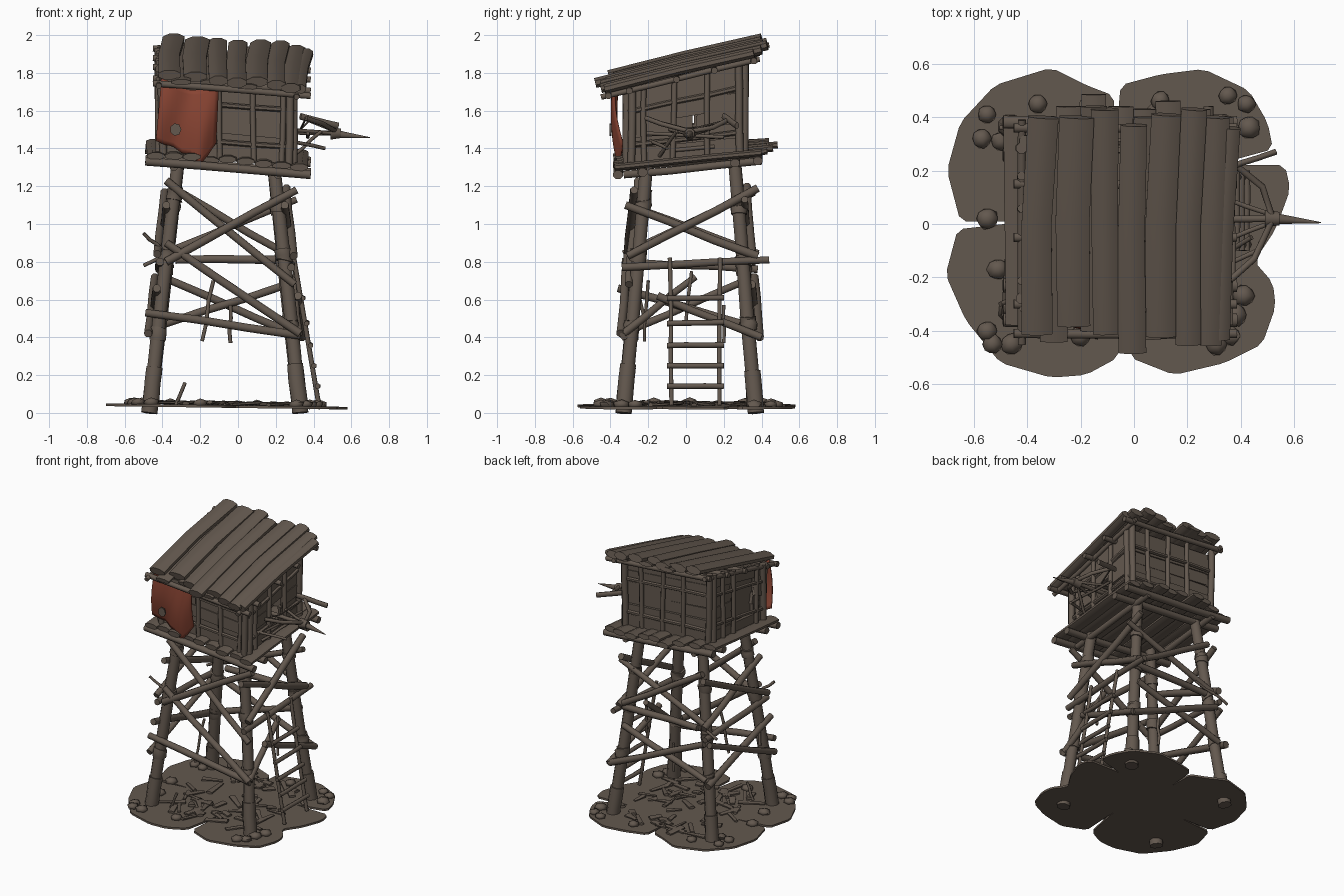
import bpy, bmesh, math, random
from mathutils import Vector as V

if "Cube" in bpy.data.objects:
    bpy.data.objects.remove(bpy.data.objects["Cube"])
random.seed(7)
R = random.uniform

def mat(name, c):
    m = bpy.data.materials.new(name)
    m.diffuse_color = (*c, 1)
    m.use_nodes = True
    m.node_tree.nodes["Principled BSDF"].inputs["Base Color"].default_value = m.diffuse_color
    return m
WOOD = mat("weathered brown", (0.125, 0.098, 0.077))
RED = mat("rust red cloth", (0.25, 0.058, 0.033))

def tube(bm, pts, w, h=None, n=8, up=(0, 0, 1), jit=0.0, taper=1.0):
    """Sweep an n-sided section (half sizes w, h) through the points."""
    pts = [V(p) for p in pts]
    if len(pts) == 2 and n > 4:
        a, b = pts
        pts = [a.lerp(b, t) + V((R(-jit, jit), R(-jit, jit), R(-jit, jit))) * (0 < t < 1) for t in (0, .33, .67, 1)]
    h = h or w
    k = math.sqrt(2) if n == 4 else 1
    rings = []
    for i, p in enumerate(pts):
        t = (pts[min(i + 1, len(pts) - 1)] - pts[max(i - 1, 0)]).normalized()
        u = V(up) if abs(t.dot(V(up))) < 0.95 else V((1, 0, 0))
        s = t.cross(u).normalized()
        u = s.cross(t)
        f = (1 + (taper - 1) * i / (len(pts) - 1)) * k * (1 + R(-1, 1) * jit * 7)
        rings.append([bm.verts.new(p + s * (w * f * math.cos(a)) + u * (h * f * math.sin(a)))
                      for a in [2 * math.pi * (j + .5) / n for j in range(n)]])
    for a, b in zip(rings, rings[1:]):
        for j in range(n):
            bm.faces.new((a[j], a[(j + 1) % n], b[(j + 1) % n], b[j]))
    bm.faces.new(rings[0][::-1])
    bm.faces.new(rings[-1])

def done(bm, name, m=WOOD, angle=50):
    bmesh.ops.recalc_face_normals(bm, faces=bm.faces)
    me = bpy.data.meshes.new(name)
    bm.to_mesh(me)
    bm.free()
    me.materials.append(m)
    o = bpy.data.objects.new(name, me)
    bpy.context.collection.objects.link(o)
    bpy.ops.object.select_all(action='DESELECT')
    o.select_set(True)
    bpy.context.view_layer.objects.active = o
    bpy.ops.object.shade_smooth_by_angle(angle=math.radians(angle))
    return o

# legs: four tapering posts with thick feet and rope bindings
def leg(sx, sy, z):
    t = z / 1.3
    x = (-0.47 + .15 * t) if sx < 0 else (0.33 - .14 * t)
    y = (-0.33 + .12 * t) if sy < 0 else (0.37 - .11 * t)
    return V((x, y, z))
for sx in (-1, 1):
    for sy in (-1, 1):
        tag = ("front" if sy < 0 else "back") + ("_left" if sx < 0 else "_right") + "_leg"
        bm = bmesh.new()
        tube(bm, [leg(sx, sy, 0.015), leg(sx, sy, 1.38)], .039, jit=.004, taper=.95)
        tube(bm, [leg(sx, sy, 0.0), leg(sx, sy, 0.21 + R(0, .05))], .046, jit=.003)
        for z in (.45, .8, 1.12):
            z += R(-.04, .04)
            tube(bm, [leg(sx, sy, z - .03), leg(sx, sy, z + .03)], .046, jit=.006)
        done(bm, tag)

# braces: crossing logs tied to the outside of each side of the legs
def brace(bm, side, a, b, layer=0, r=.022):
    pts = []
    for u, z in (a, b):
        o = .036 + .018 * layer
        if side in "FB":
            s = -1 if side == "F" else 1
            pts.append((u, leg(1, s, z).y + s * o, z))
        else:
            s = -1 if side == "L" else 1
            pts.append((leg(s, 1, z).x + s * o, u, z))
    tube(bm, pts, r, jit=.005, taper=R(.85, 1.15))
BR = {
    "F": [((-.38, 1.23), (.30, .68), 0), ((.31, 1.18), (-.38, .80), 1), ((-.38, .90), (.33, .42), 1),
          ((-.49, .53), (.33, .41), 0)],
    "B": [((-.40, .84), (.31, 1.13), 0), ((-.36, 1.20), (.28, .83), 1), ((-.33, .81), (.28, .81), 0),
          ((-.42, .46), (.26, .68), 0), ((-.40, .72), (.34, .40), 1)],
    "R": [((-.32, 1.10), (.38, .83), 0), ((-.31, .83), (.38, 1.19), 1), ((-.34, .77), (.44, .81), 0),
          ((-.33, .42), (.05, .72), 0), ((-.15, .62), (.40, .40), 1)],
    "L": [((-.31, 1.10), (.38, .84), 0), ((-.33, .84), (.36, 1.17), 1), ((-.34, .80), (.38, .76), 0),
          ((-.34, .42), (.36, .72), 1), ((-.36, .66), (.40, .44), 0)]}
for side, nm in zip("FBRL", ("front", "back", "right", "left")):
    bm = bmesh.new()
    for a, b, l in BR[side]:
        brace(bm, side, a, b, l)
    done(bm, nm + "_braces")

# ladder leaning on the right side
bm = bmesh.new()
lx = lambda z: .435 - .17 * z
for y in (-.08, .18):
    tube(bm, [(lx(z), y + R(-.006, .006), z) for z in (.04, .3, .55, .82)], .013, n=6)
for z in (.14, .25, .36, .48, .61):
    tube(bm, [(lx(z) + .01, -.1, z + R(-.01, .01)), (lx(z) + .01, .2, z)], .015, n=6, jit=.002)
done(bm, "ladder", angle=65)

# loose twigs and hanging ropes
bm = bmesh.new()
for a, b in (((-.13, -.2, .70), (-.19, -.22, .38)), ((-.04, .2, .57), (-.04, .2, .37)),
             ((-.50, -.3, .95), (-.40, -.27, .86)), ((-.25, .33, .88), (-.5, .36, .78)),
             ((-.33, -.3, .04), (-.28, -.3, .16)), ((.30, .03, .75), (.32, -.0, .48)),
             ((-.40, -.28, .75), (-.44, -.22, .5))):
    tube(bm, [a, b], .01, n=6, jit=.006)
done(bm, "twigs", angle=65)

# platform: planks along y on two cross beams, slightly tilted
pz = lambda x, y: 1.365 - .075 * x + .1 * y
bm = bmesh.new()
for i, b in enumerate((.36, .40, .44, .485, .44, .43, .46, .43, .40)):
    x = -.435 + i * .095
    a = -.365 + R(-.02, .015)
    dz = R(-.008, .012)
    tube(bm, [(x, a, pz(x, a) + dz), (x + R(-.01, .01), b, pz(x, b) + dz)], .05, .02, jit=.003)
done(bm, "platform_planks")
bm = bmesh.new()
for y in (-.36, -.23, .26, .38):
    tube(bm, [(-.49, y, pz(-.49, y) - .035), (.385, y, pz(.385, y) - .04)], .027, .024, jit=.004)
for x in (-.34, .21):
    tube(bm, [(x, -.33, pz(x, -.33) - .055), (x, .40, pz(x, .40) - .055)], .022, jit=.004)
done(bm, "platform_beams")

# roof: overlapping split logs on cross poles
rz = lambda x, y: 1.85 + .24 * y - .08 * x
bm = bmesh.new()
for x, a, b, w in ((-.365, -.41, .40, .062), (-.23, -.38, .40, .068), (-.11, -.41, .43, .055), (-.01, -.48, .37, .055),
                   (.10, -.42, .41, .06), (.20, -.45, .43, .052), (.29, -.45, .40, .055), (.335, -.43, .36, .04)):
    dz = R(-.006, .012)
    m = (a + b) / 2
    tube(bm, [(x + R(-.015, .01), a, rz(x, a) + dz), (x, m, rz(x, m) + dz + .006),
              (x + R(0, .03), b, rz(x, b) + dz)], w, .028, jit=.006)
for x, a, b in ((-.30, -.44, .38), (-.15, -.40, .44), (.05, -.43, .40), (.25, -.40, .39)):
    tube(bm, [(x, a, rz(x, a) - .018), (x, b, rz(x, b) - .018)], .055, .016, jit=.004)
done(bm, "roof_planks")
bm = bmesh.new()
for y in (-.41, -.3, -.05, .15, .36):
    tube(bm, [(-.45, y, rz(-.45, y) - .043), (.385, y, rz(.385, y) - .043)], .018, jit=.004)
for x in (-.42, .31):
    tube(bm, [(x, -.45, rz(x, -.45) - .045), (x, .39, rz(x, .39) - .045)], .016, jit=.003)
done(bm, "roof_poles")

# cabin walls: rough boards following the roof slope, with posts outside
X0, X1, Y0, Y1 = -.395, .27, -.29, .285
def wall(name, a, b, out, gaps, posts, rows=6):
    bm = bmesh.new()
    a, b, out = V((*a, 0)), V((*b, 0)), V((*out, 0))
    def at(t, f, o=0):
        p = a.lerp(b, t) + out * o
        p.z = (pz(p.x, p.y) + .01) * (1 - f) + (rz(p.x, p.y) - .04) * f
        return p
    for i in range(rows):
        f = (i + .5) / rows
        for s, e in gaps.get(i, [(0, 1)]):
            o = R(-.016, .012)
            tube(bm, [at(s, f + R(-.025, .025), o), at(e, f + R(-.025, .025), o)], .011, .041, n=4)
    for t in posts:
        tube(bm, [at(t, -.02, .024), at(t + R(-.02, .02), 1.04, .026)], .022 if t in (0, 1) else .016, jit=.003)
    for f in (.22, .72):
        tube(bm, [at(-.03, f + R(-.05, .05), .022), at(1.03, f, .022)], .014, n=6, jit=.004)
    done(bm, name)
side_gap = [(0, .4), (.68, 1)]
wall("front_wall", (X0, Y0), (X1, Y0), (0, -1), {}, (0, .45, .72, .94, 1))
wall("back_wall", (X0, Y1), (X1, Y1), (0, 1), {}, (0, .3, .55, .8, 1))
wall("right_wall", (X1, Y0), (X1, Y1), (1, 0), {1: side_gap, 2: side_gap}, (0, .12, .38, .70, 1))
wall("left_wall", (X0, Y1), (X0, Y0), (-1, 0), {i: [(0, .4), (.85, 1)] for i in range(1, 5)}, (0, .2, .4, .85, 1))
bm = bmesh.new()
for y in (-.19, -.1, -.01):
    tube(bm, [(X0 + .035, y, 1.36), (X0 + .035, y, rz(X0, y) - .05)], .044, .008, n=4, up=(1, 0, 0))
done(bm, "left_inner_panel")

# hanging red cloth with a ragged lower edge
bm = bmesh.new()
N = 14
low = [1.44, 1.42, 1.41, 1.375, 1.37, 1.31, 1.36, 1.43]
grid = []
for i in range(N + 1):
    t = i / N
    k = min(int(t * 7), 6)
    zb = low[k] + (low[k + 1] - low[k]) * (t * 7 - k)
    zt = 1.78 - .03 * t - .055 * math.sin(math.pi * t)
    col = []
    for j in range(N + 1):
        s = j / N
        x = -.405 + .305 * t - .03 * s * (1 - t) - .015 * s * t
        y = -.378 - .012 * math.sin(9 * t + 2 * s) + .025 * s * s - .012 * math.sin(math.pi * s)
        col.append(bm.verts.new((x, y, zt + (zb - zt) * s)))
    grid.append(col)
for i in range(N):
    for j in range(N):
        bm.faces.new((grid[i][j], grid[i + 1][j], grid[i + 1][j + 1], grid[i][j + 1]))
cloth = done(bm, "hanging_cloth", RED, 60)
cloth.modifiers.new("thickness", 'SOLIDIFY').thickness = .01
bm = bmesh.new()
tube(bm, [(-.33, -.395, 1.5), (-.33, -.404, 1.5)], .03, .034, n=7)
done(bm, "cloth_patch")

# mounted bow on the right side: bolt, spike, bent arms and struts
bm = bmesh.new()
tube(bm, [(.1, .02, 1.49), (.53, .02, 1.48)], .014, jit=.002)
tube(bm, [(.49, .02, 1.48), (.515, .02, 1.48), (.545, .02, 1.48)], .036, taper=.75)
tube(bm, [(.53, .02, 1.475), (.70, .005, 1.457)], .022, taper=.1)
tube(bm, [(.36, -.21, 1.56), (.45, -.13, 1.53), (.52, .02, 1.49), (.48, .14, 1.51), (.38, .22, 1.55)], .013)
tube(bm, [(.36, -.21, 1.56), (.33, .02, 1.5), (.38, .22, 1.55)], .005, n=6)
tube(bm, [(.33, .2, 1.57), (.53, .27, 1.52)], .012, .018, jit=.003)
for a, b in (((.27, -.19, 1.44), (.46, -.1, 1.40)), ((.27, -.09, 1.50), (.5, .0, 1.48)), ((.27, .12, 1.50), (.5, .04, 1.48)),
             ((.29, -.14, 1.36), (.44, -.05, 1.49)), ((.37, -.21, 1.48), (.37, .2, 1.46)),
             ((.29, -.08, 1.39), (.29, .15, 1.41)), ((.29, -.08, 1.45), (.29, .15, 1.46))):
    tube(bm, [a, b], .01, n=6, jit=.003)
done(bm, "mounted_bow", angle=65)

# ground patch: notched slab traced from the top, rounded by corner cutting
P = [(.565, .22), (.585, .13), (.53, -.02), (.45, -.14), (.52, -.22), (.53, -.31), (.48, -.45), (.34, -.52), (.15, -.565),
     (-.015, -.5), (0, -.2), (-.06, -.5), (-.18, -.565), (-.31, -.575), (-.5, -.52), (-.63, -.36), (-.705, -.19),
     (-.66, -.02), (-.4, .01), (-.65, .01), (-.7, .2), (-.65, .38), (-.52, .52), (-.31, .585), (-.18, .52), (-.075, .48),
     (-.07, .3), (-.05, .52), (.1, .56), (.26, .58), (.43, .5), (.5, .38), (.52, .28), (.3, .22)]
Q = []
for p, q in zip(P, P[1:] + P[:1]):
    p, q = V(p), V(q)
    c = min(.25, .02 / (p - q).length)
    Q += [p.lerp(q, c), p.lerp(q, 1 - c)]
gz = lambda x, y: .04 - .014 * x
bm = bmesh.new()
f = bm.faces.new([bm.verts.new((p.x, p.y, gz(p.x, p.y))) for p in Q])
ext = bmesh.ops.extrude_face_region(bm, geom=[f])
for v in ext["geom"]:
    if isinstance(v, bmesh.types.BMVert):
        v.co.z -= .014
bmesh.ops.triangulate(bm, faces=bm.faces)
done(bm, "ground_patch", angle=30)

# stones around the feet
bm = bmesh.new()
for x, y in ((.35, .48), (.42, .45), (.43, .36), (-.55, .41), (-.57, .32), (-.5, .31), (-.55, .02), (-.51, -.17), (-.55, -.4),
             (-.53, -.45), (-.46, -.45), (.41, -.27), (.38, -.34), (.36, -.42), (.31, -.45), (-.36, .45), (.1, .46), (-.2, -.42)):
    r = R(.038, .05)
    vs = bmesh.ops.create_icosphere(bm, subdivisions=1, radius=r)["verts"]
    for v in vs:
        v.co = V((v.co.x * R(.9, 1.1) + x, v.co.y * R(.9, 1.1) + y, v.co.z * .55 + gz(x, y) + .01))
done(bm, "stones", angle=60)

# scattered scraps of wood under the tower
bm = bmesh.new()
for i in range(55):
    x, y, a, l = R(-.42, .34), R(-.38, .4), R(0, 6.3), R(.03, .09)
    d = V((math.cos(a) * l, math.sin(a) * l, R(-.006, .006)))
    c = V((x, y, gz(x, y) + .01))
    tube(bm, [c - d, c, c + d], R(.014, .03), .01, n=6, taper=R(.4, 1))
done(bm, "ground_scraps")
